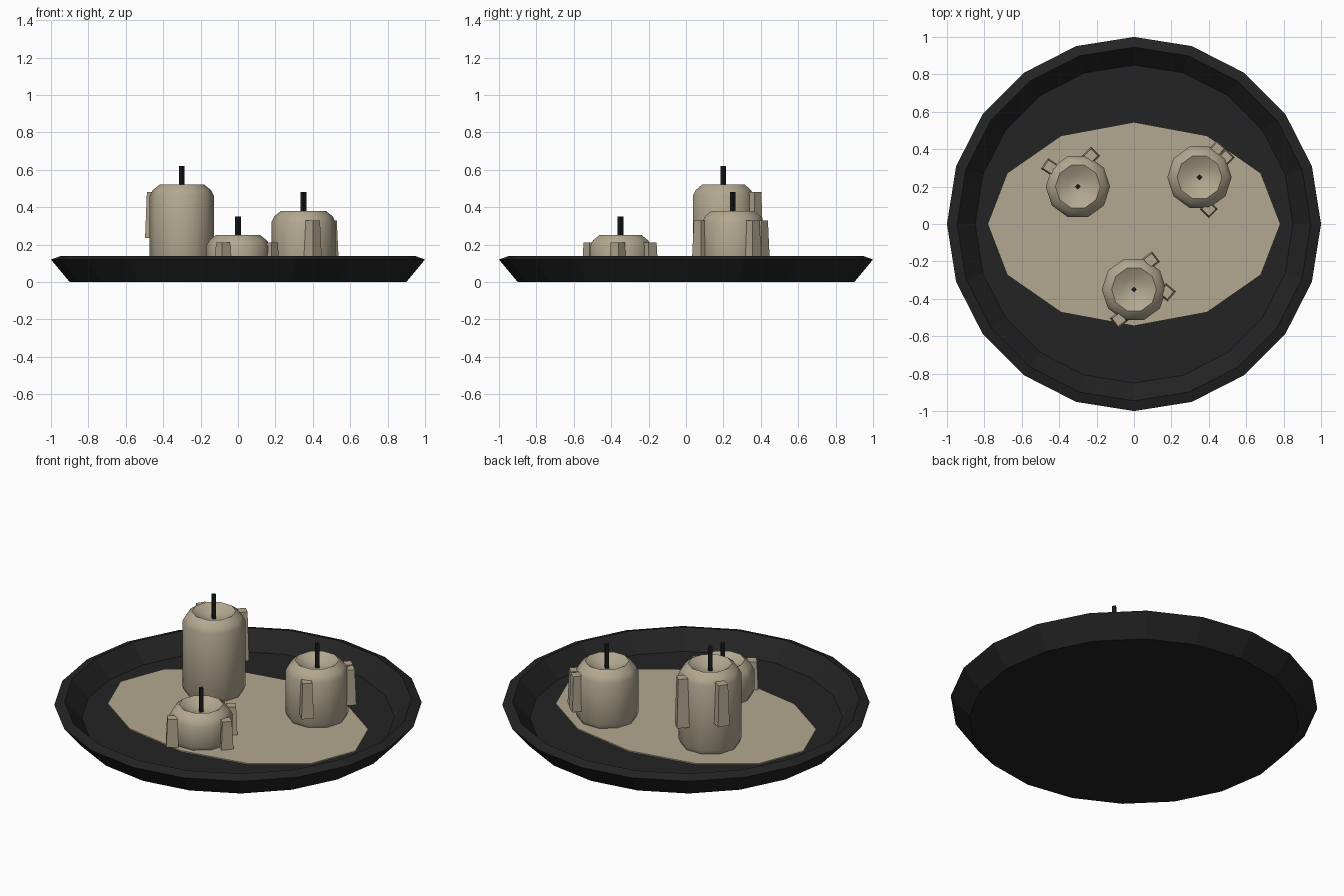
import bpy, bmesh, math

cube = bpy.data.objects.get("Cube")
if cube:
    bpy.data.objects.remove(cube, do_unlink=True)


def material(name, rgb):
    mat = bpy.data.materials.new(name)
    mat.use_nodes = True
    mat.diffuse_color = (*rgb, 1)
    mat.node_tree.nodes["Principled BSDF"].inputs["Base Color"].default_value = (*rgb, 1)
    return mat


WAX = material("beige wax", (0.45, 0.39, 0.28))
TRAY = material("black tray", (0.017, 0.017, 0.017))
WICK = material("dark wick", (0.01, 0.01, 0.01))


def lathe(name, profile, sides, mat, location=(0, 0, 0), turn=0.0, stretch=1.0, smooth=0):
    """Turn a (radius, height) profile around z; zero radius closes to a point."""
    bm = bmesh.new()
    rings = []
    for r, z in profile:
        if r == 0:
            rings.append([bm.verts.new((0, 0, z))] * sides)
        else:
            angles = [turn + math.tau * i / sides for i in range(sides)]
            rings.append([bm.verts.new((r * math.cos(a), r * stretch * math.sin(a), z))
                          for a in angles])
    for low, high in zip(rings, rings[1:]):
        for i in range(sides):
            j = (i + 1) % sides
            corners = [low[i], low[j], high[j], high[i]]
            bm.faces.new(list(dict.fromkeys(corners)))
    bmesh.ops.recalc_face_normals(bm, faces=bm.faces)
    mesh = bpy.data.meshes.new(name)
    bm.to_mesh(mesh)
    bm.free()
    mesh.materials.append(mat)
    obj = bpy.data.objects.new(name, mesh)
    obj.location = location
    bpy.context.collection.objects.link(obj)
    if smooth:
        bpy.ops.object.select_all(action='DESELECT')
        obj.select_set(True)
        bpy.context.view_layer.objects.active = obj
        bpy.ops.object.shade_smooth_by_angle(angle=math.radians(smooth))
    return obj


FLOOR = 0.045

# Shallow dish with a bevelled rim
lathe("tray", [(0, 0), (0.9, 0), (1, 0.12), (0.945, 0.14), (0.85, 0.038), (0, 0.038)], 20, TRAY)

# Thin oval of melted wax on the dish
lathe("wax_pool", [(0, 0.038), (0.78, 0.038), (0.78, FLOOR), (0, FLOOR)], 12, WAX, stretch=0.695)


def candle(label, x, y, top, drip_top, drips):
    # Body with sloped shoulder and hollow melted top
    lathe(label + "_candle",
          [(0, FLOOR), (0.16, FLOOR), (0.172, 0.07), (0.172, top - 0.06), (0.155, top - 0.028),
           (0.12, top), (0.06, top - 0.035), (0, top - 0.045)],
          10, WAX, (x, y, 0), smooth=40)
    # Square wick
    lathe(label + "_wick", [(0, top - 0.05), (0.015, top - 0.05), (0.015, top + 0.1), (0, top + 0.1)],
          4, WICK, (x, y, 0))
    # Tapered four-sided wax drips
    for n, (dx, dy, bottom, turn) in enumerate(drips, 1):
        lathe(f"{label}_drip_{n}",
              [(0, bottom), (0.048, bottom), (0.038, drip_top), (0, drip_top)],
              4, WAX, (x + dx, y + dy, 0), math.radians(turn))


candle("tall", -0.3, 0.2, 0.52, 0.48,
       [(0.07, 0.165, 0.19, 0), (-0.15, 0.105, 0.235, 12)])
candle("medium", 0.35, 0.25, 0.38, 0.33,
       [(0.095, 0.15, 0.12, 5), (0.14, 0.105, 0.12, 0), (0.05, -0.17, 0.12, 0)])
candle("short", 0, -0.35, 0.25, 0.21,
       [(0.09, 0.155, FLOOR, -8), (0.175, -0.015, FLOOR, 5), (-0.08, -0.16, FLOOR, -8)])
